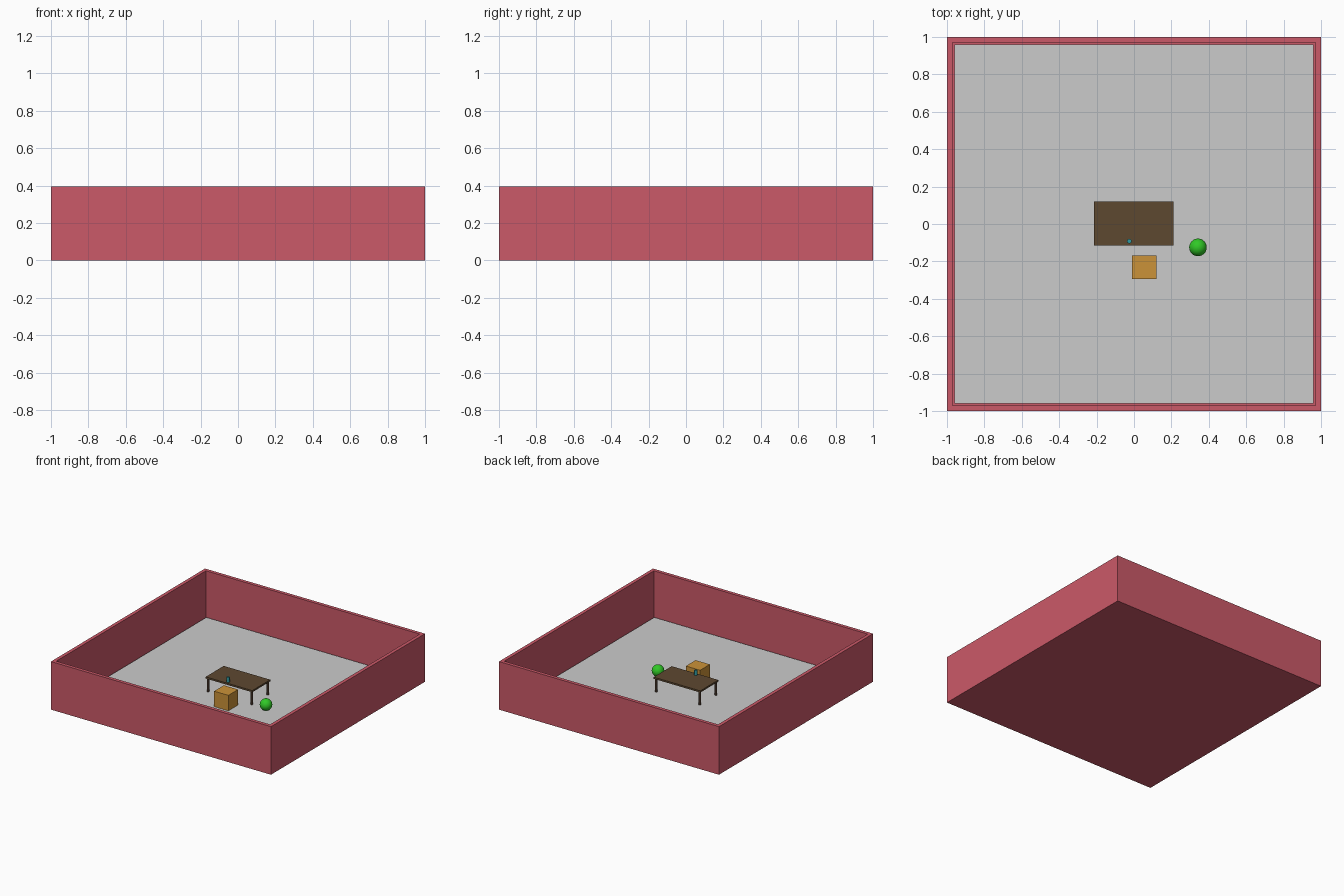
import bpy, bmesh
from mathutils import Vector

if "Cube" in bpy.data.objects:
    bpy.data.objects.remove(bpy.data.objects["Cube"])


def material(name, rgb):
    m = bpy.data.materials.new(name)
    m.diffuse_color = (*rgb, 1)
    m.use_nodes = True
    m.node_tree.nodes["Principled BSDF"].inputs["Base Color"].default_value = m.diffuse_color
    return m


RED = material("wall_red", (0.60, 0.10, 0.14))
BROWN = material("table_brown", (0.11, 0.065, 0.03))
DARK = material("leg_brown", (0.07, 0.04, 0.025))
ORANGE = material("crate_orange", (0.60, 0.29, 0.04))
GREEN = material("ball_green", (0.03, 0.58, 0.02))
TEAL = material("cup_teal", (0.03, 0.33, 0.36))


def finish(obj, name, mat):
    obj.name = name
    if mat:
        obj.data.materials.append(mat)
    return obj


def box(name, lo, hi, mat=None):
    lo, hi = Vector(lo), Vector(hi)
    bpy.ops.mesh.primitive_cube_add(size=1, location=(lo + hi) / 2)
    obj = bpy.context.object
    obj.scale = hi - lo
    bpy.ops.object.transform_apply(location=False, rotation=False, scale=True)
    return finish(obj, name, mat)


def cylinder(name, x, y, z0, z1, r, mat, sides=24):
    bpy.ops.mesh.primitive_cylinder_add(vertices=sides, radius=r, depth=z1 - z0,
                                        location=(x, y, (z0 + z1) / 2))
    bpy.ops.object.shade_smooth_by_angle()
    return finish(bpy.context.object, name, mat)


WALL_H, INNER, FLOOR, TABLE = 0.395, 0.96, 0.02, 0.142

# Room shell: a block whose top is inset and pushed down to make an open tray
room = box("room_walls", (-1, -1, 0), (1, 1, WALL_H), RED)
bm = bmesh.new()
bm.from_mesh(room.data)
top = max(bm.faces, key=lambda f: f.calc_center_median().z)
bmesh.ops.inset_individual(bm, faces=[top], thickness=1 - INNER)
pit = bmesh.ops.extrude_discrete_faces(bm, faces=[top])["faces"][0]
bmesh.ops.translate(bm, verts=pit.verts, vec=(0, 0, 0.01 - WALL_H))
bmesh.ops.recalc_face_normals(bm, faces=bm.faces)
bm.to_mesh(room.data)
bm.free()

# Grey floor slab inside the walls
box("floor", (-INNER, -INNER, 0.01), (INNER, INNER, FLOOR))

# Table with four round legs
box("table_top", (-0.213, -0.115, TABLE - 0.014), (0.21, 0.119, TABLE), BROWN)
for side, x in (("left", -0.2), ("right", 0.197)):
    for end, y in (("front", -0.102), ("back", 0.106)):
        cylinder(f"{end}_{side}_leg", x, y, FLOOR, TABLE - 0.014, 0.009, DARK, 16)

# Cup standing near the table's front edge
cylinder("cup", -0.025, -0.092, TABLE, TABLE + 0.04, 0.012, TEAL)

# Crate in front of the table
box("crate", (-0.01, -0.295, FLOOR), (0.119, -0.169, FLOOR + 0.127), ORANGE)

# Ball on the floor
bpy.ops.mesh.primitive_uv_sphere_add(segments=32, ring_count=16, radius=0.047,
                                     location=(0.342, -0.125, FLOOR + 0.047))
bpy.ops.object.shade_smooth_by_angle()
finish(bpy.context.object, "ball", GREEN)
